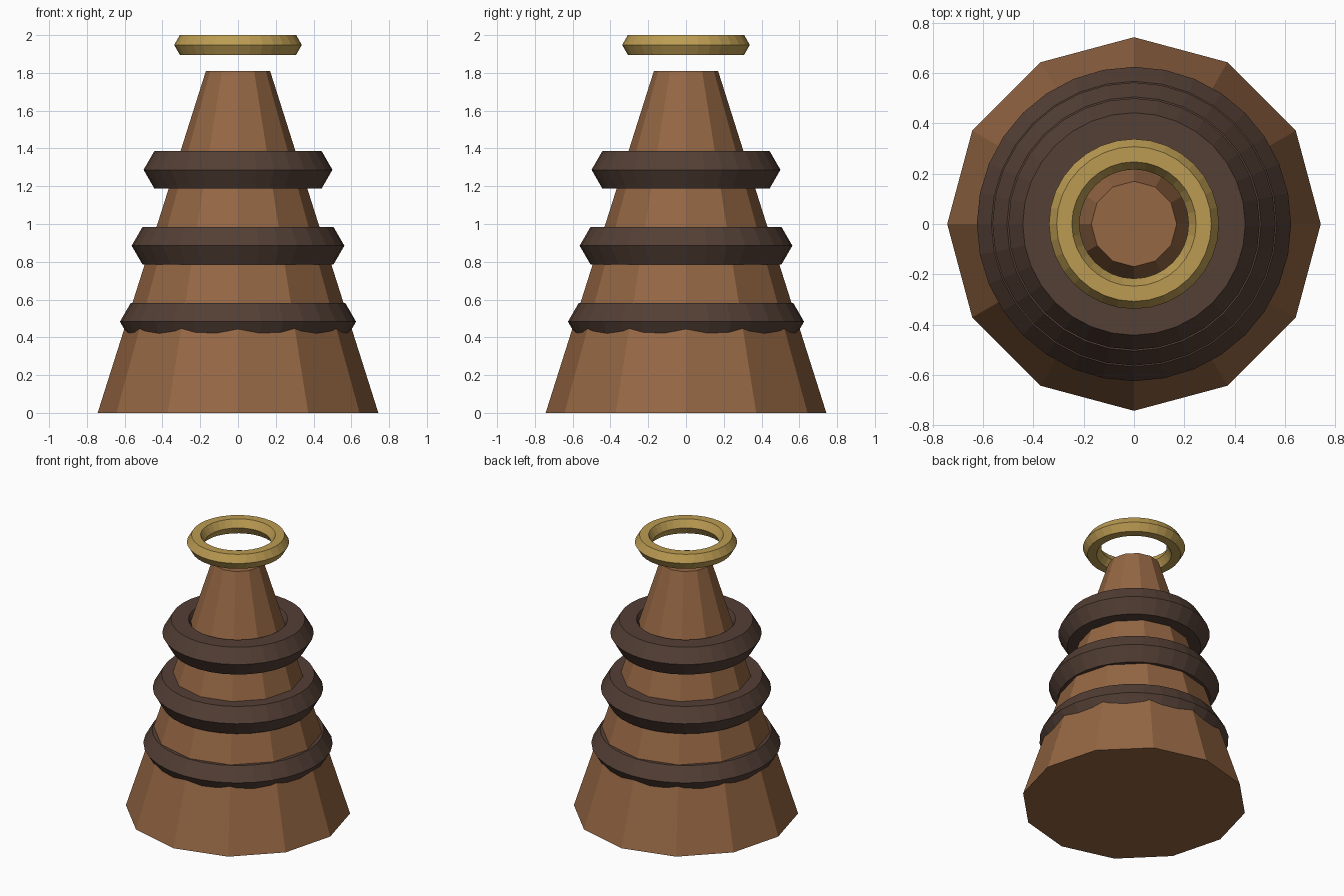
import bpy
import math

if "Cube" in bpy.data.objects:
    bpy.data.objects.remove(bpy.data.objects["Cube"])


def material(name, rgb):
    mat = bpy.data.materials.new(name)
    mat.diffuse_color = (*rgb, 1.0)
    mat.use_nodes = True
    mat.node_tree.nodes["Principled BSDF"].inputs["Base Color"].default_value = mat.diffuse_color
    return mat


WOOD = material("warm brown", (0.30, 0.135, 0.057))
BARK = material("dark brown", (0.088, 0.050, 0.036))
GOLD = material("gold", (0.50, 0.33, 0.085))


def ring(name, z, outer, tube, mat, segments=32):
    """Horizontal ring with a hexagonal cross-section."""
    bpy.ops.mesh.primitive_torus_add(
        major_segments=segments, minor_segments=6,
        major_radius=outer - tube, minor_radius=tube, location=(0, 0, z))
    obj = bpy.context.object
    obj.name = name
    obj.data.materials.append(mat)
    bpy.ops.object.shade_flat()


# Tapered twelve-sided body with a flat top and base
bpy.ops.mesh.primitive_cone_add(vertices=12, radius1=0.743, radius2=0.17,
                                depth=1.81, location=(0, 0, 0.905))
body = bpy.context.object
body.name = "tapered_body"
body.data.materials.append(WOOD)

# Three dark bands, shrinking upwards
for label, z, outer in (("lower", 0.483, 0.625),
                        ("middle", 0.885, 0.563),
                        ("upper", 1.287, 0.50)):
    ring(label + "_band", z, outer, 0.115, BARK)

# Floating gold ring above the top
ring("floating_ring", 1.948, 0.338, 0.0605, GOLD)
